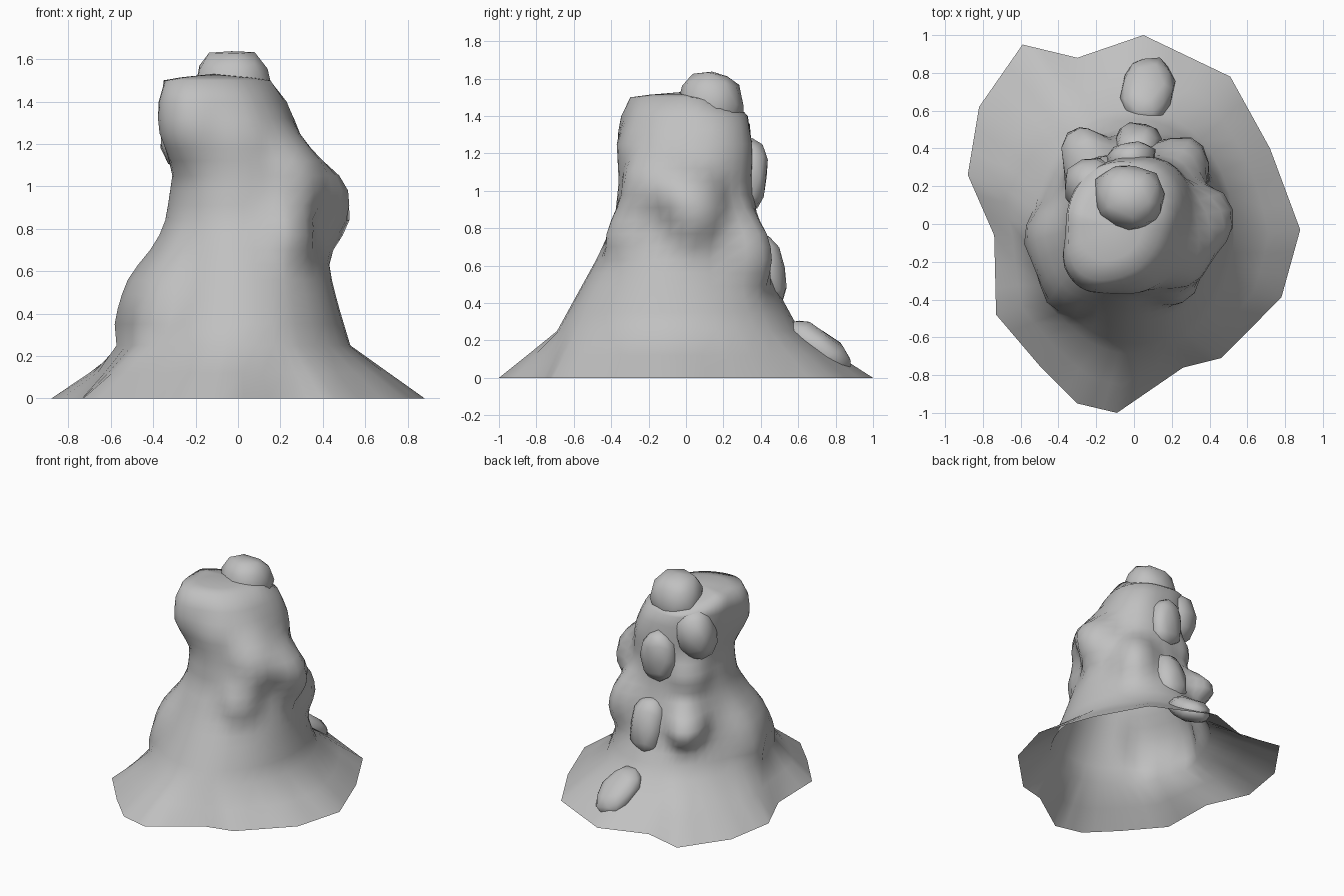
import bpy, bmesh, math, random
from mathutils import Vector, Euler

if "Cube" in bpy.data.objects:
    bpy.data.objects.remove(bpy.data.objects["Cube"])

random.seed(7)
stone = bpy.data.materials.new("grey stone")
stone.diffuse_color = (0.53, 0.53, 0.53, 1)
stone.use_nodes = True
stone.node_tree.nodes["Principled BSDF"].inputs["Base Color"].default_value = stone.diffuse_color


def finish(bm, name, angle):
    mesh = bpy.data.meshes.new(name)
    bm.to_mesh(mesh)
    bm.free()
    mesh.materials.append(stone)
    obj = bpy.data.objects.new(name, mesh)
    bpy.context.collection.objects.link(obj)
    bpy.ops.object.select_all(action='DESELECT')
    obj.select_set(True)
    bpy.context.view_layer.objects.active = obj
    bpy.ops.object.shade_smooth_by_angle(angle=math.radians(angle))


# Ragged foot outline, counter-clockwise, with extra points on every edge
foot = [(.88, -.03), (.72, .40), (.51, .78), (.05, 1), (-.30, .88), (-.59, .95),
        (-.82, .62), (-.88, .26), (-.74, -.06), (-.73, -.48), (-.50, -.75),
        (-.30, -.95), (-.09, -1), (.26, -.76), (.46, -.71), (.78, -.39)]
outline = []
for i, p in enumerate(foot):
    a, b = Vector(p), Vector(foot[(i + 1) % len(foot)])
    outline += [a.lerp(b, k / 3) for k in range(3)]

# Spire extents: height, x min, x max, y min, y max
profile = [(.25, -.53, .53, -.69, .61), (.45, -.45, .47, -.58, .50),
           (.65, -.40, .42, -.47, .43), (.85, -.34, .37, -.38, .38),
           (1.05, -.31, .33, -.36, .36), (1.25, -.35, .28, -.37, .35),
           (1.40, -.36, .21, -.32, .33), (1.50, -.35, .14, -.27, .31)]

# Bulges in the wall: x, y, z, half width, half height, push
bulges = [(.32, -.20, 1.05, .17, .17, .11), (.28, -.37, .80, .13, .14, .08),
          (.50, .06, .92, .14, .20, .17), (.37, .46, .70, .14, .20, .13),
          (-.33, .47, .61, .12, .13, .17), (-.54, -.08, .46, .16, .22, .11),
          (-.43, -.36, .48, .14, .22, .09), (-.25, .30, .95, .13, .13, .06),
          (-.30, -.27, 1.34, .16, .24, .08), (.24, .30, 1.28, .18, .24, .05)]


def extents(z):
    for lo, hi in zip(profile, profile[1:]):
        if z <= hi[0] + 1e-6:
            t = max(0, (z - lo[0]) / (hi[0] - lo[0]))
            return [u + (v - u) * t for u, v in zip(lo[1:], hi[1:])]
    return profile[-1][1:]


def wall_point(p, z):
    x0, x1, y0, y1 = extents(z)
    ang = math.atan2(p.y, p.x)
    c, s = math.cos(ang), math.sin(ang)
    q = Vector(((x0 + x1) / 2 + (x1 - x0) / 2 * c, (y0 + y1) / 2 + (y1 - y0) / 2 * s))
    if z < .25:
        q = p.lerp(q, z / .25)
    out = q.normalized()
    shift = Vector((0, 0))
    for bx, by, bz, w, h, push in bulges:
        d = out.angle(Vector((bx, by))) * q.length
        r2 = (d / w) ** 2 + ((z - bz) / h) ** 2
        shift += out * push * math.exp(-r2 ** 1.4)
    q = q + shift
    # the summit rim dips towards the back
    drop = .3 * max(0, q.y - .05) if z > 1.45 else 0
    return Vector((q.x, q.y, z - drop))


# Main spire: open underneath, closed by a rounded summit
bm = bmesh.new()
levels = [0, .12, .25, .35, .42, .49, .56, .63, .70, .77, .84, .91, .98, 1.05, 1.12,
          1.18, 1.25, 1.32, 1.4, 1.5]
rings = [[bm.verts.new(wall_point(p, z)) for p in outline] for z in levels]
top = Vector((-.12, .0, 1.53))
rings.append([bm.verts.new(v.co.lerp(top + Vector((0, 0, .01)), .35)) for v in rings[-1]])
n = len(outline)
for lo, hi in zip(rings, rings[1:]):
    for i in range(n):
        j = (i + 1) % n
        bm.faces.new((lo[i], lo[j], hi[j], hi[i]))
summit = bm.verts.new(top)
for i in range(n):
    bm.faces.new((rings[-1][i], rings[-1][(i + 1) % n], summit))
finish(bm, "rock_spire", 100)


# Loose boulders set into the wall, slightly boxy and uneven
def boulder(name, centre, half, rot=(0, 0, 0)):
    bm = bmesh.new()
    bmesh.ops.create_icosphere(bm, subdivisions=2, radius=1)
    turn = Euler([math.radians(r) for r in rot]).to_matrix()
    for v in bm.verts:
        co = [math.copysign(abs(c) ** .85, c) * random.uniform(.9, 1.06) for c in v.co]
        v.co = turn @ Vector([c * h for c, h in zip(co, half)]) + Vector(centre)
    finish(bm, name, 100)


boulder("summit_boulder", (-.03, .14, 1.46), (.19, .18, .19), (0, 0, -12))
boulder("upper_back_boulder", (-.01, .34, 1.08), (.13, .10, .20), (-4, 0, 8))
boulder("upper_left_boulder", (-.22, .19, 1.27), (.15, .16, .20), (0, 12, 20))
boulder("middle_back_boulder", (.02, .42, .57), (.13, .11, .22), (10, 0, 0))
boulder("foot_slab", (.07, .71, .165), (.14, .21, .09), (-36, 0, -8))
